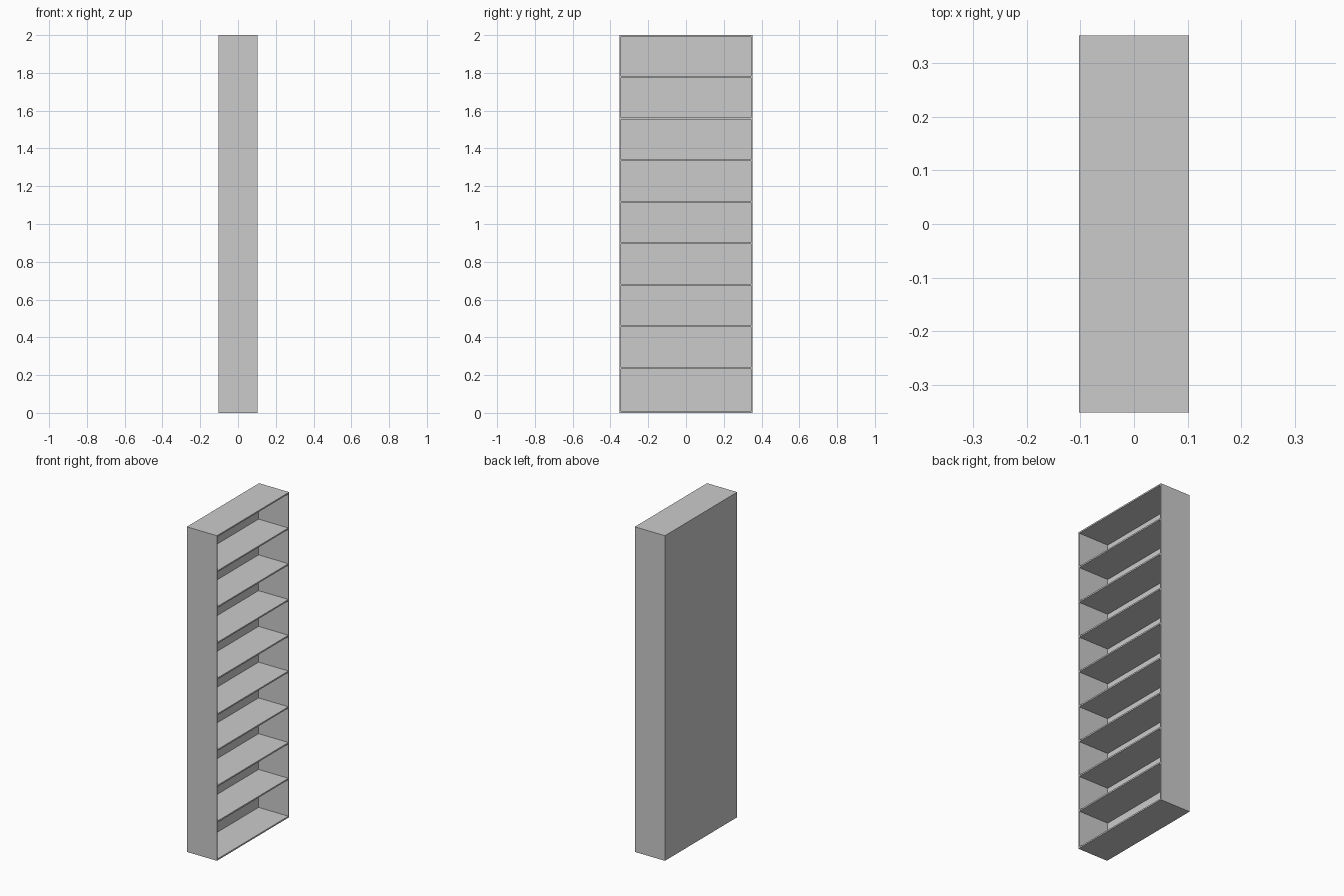
import bpy

if "Cube" in bpy.data.objects:
    bpy.data.objects.remove(bpy.data.objects["Cube"])

DEPTH, WIDTH, HEIGHT = 0.205, 0.702, 2.0
SIDE_T, SHELF_T, BACK_T = 0.0075, 0.009, 0.002


def box(name, lo, hi):
    bpy.ops.mesh.primitive_cube_add(size=1, location=[(a + b) / 2 for a, b in zip(lo, hi)])
    ob = bpy.context.object
    ob.name = name
    ob.scale = [b - a for a, b in zip(lo, hi)]
    bpy.ops.object.transform_apply(location=False, rotation=False, scale=True)
    return ob


front, back = DEPTH / 2, -DEPTH / 2
inner_back = back + BACK_T
outer = WIDTH / 2
inner = outer - SIDE_T

# Back panel covering the closed -x side
box("back_panel", (back, -outer, 0), (inner_back, outer, HEIGHT))

# Full-height side panels
box("side_panel_left", (inner_back, -outer, 0), (front, -inner, HEIGHT))
box("side_panel_right", (inner_back, inner, 0), (front, outer, HEIGHT))


def board(name, z):
    box(name, (inner_back, -inner, z - SHELF_T / 2), (front, inner, z + SHELF_T / 2))


# Bottom, top and eight evenly spaced shelves between the sides
board("bottom_board", SHELF_T / 2)
board("top_board", HEIGHT - SHELF_T / 2)
for i in range(8):
    board(f"shelf_{i + 1}", 0.238 + 0.22 * i)
